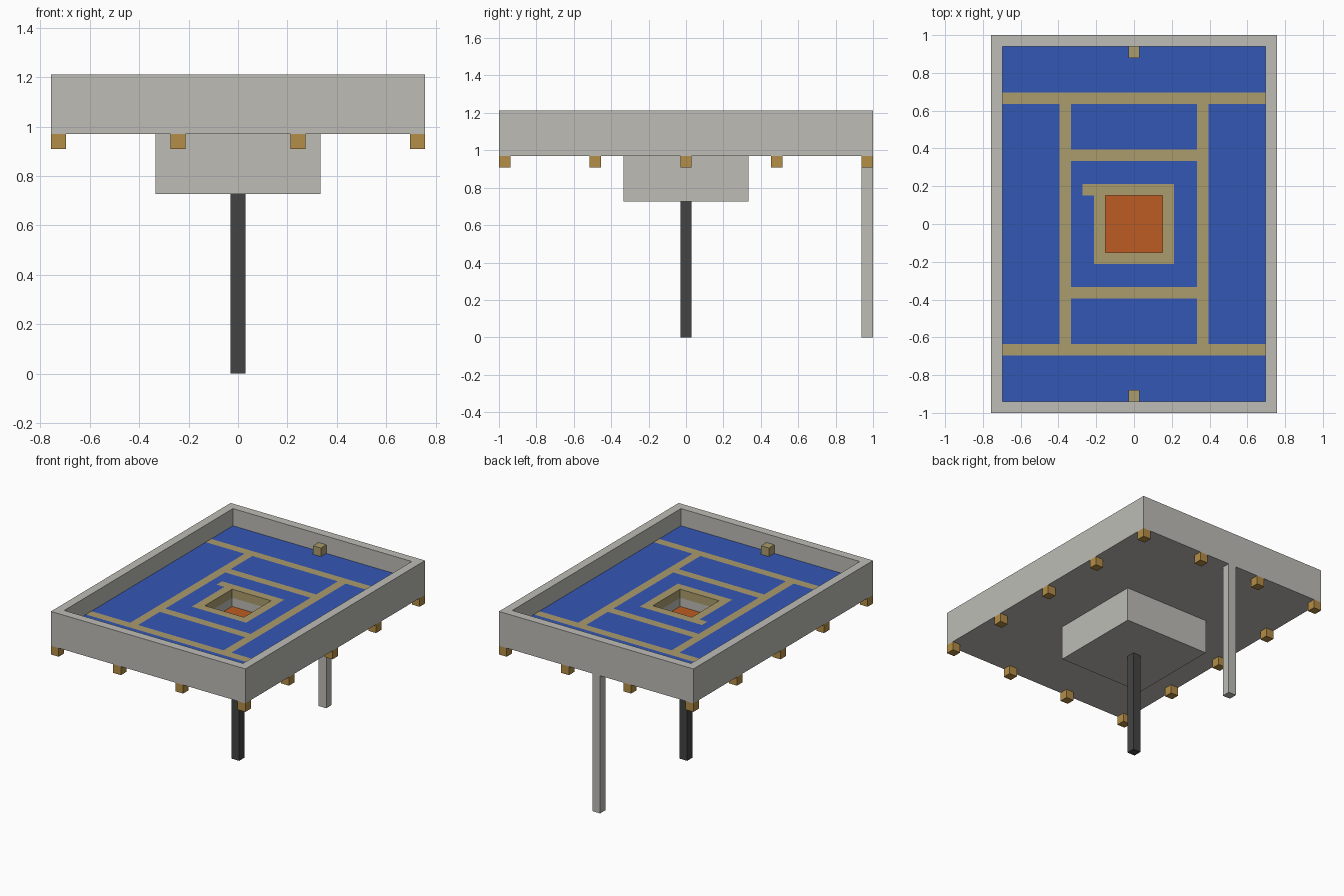
import bpy, bmesh

if "Cube" in bpy.data.objects:
    bpy.data.objects.remove(bpy.data.objects["Cube"], do_unlink=True)

U = 2 / 33  # size of one building block


def material(name, srgb):
    color = [((c / 255 + 0.055) / 1.055) ** 2.4 for c in srgb] + [1]
    m = bpy.data.materials.new(name)
    m.use_nodes = True
    m.diffuse_color = color
    m.node_tree.nodes["Principled BSDF"].inputs["Base Color"].default_value = color
    return m


stone = material("pale_stone", (189, 188, 182))
sand = material("sand", (171, 156, 109))
water = material("water_blue", (52, 87, 182))
lava = material("hot_orange", (190, 92, 36))
wood = material("golden_wood", (180, 141, 70))
iron = material("dark_iron", (68, 68, 68))


def finish(name, bm, mats):
    bmesh.ops.scale(bm, vec=(U, U, U), verts=bm.verts)
    mesh = bpy.data.meshes.new(name)
    bm.to_mesh(mesh)
    bm.free()
    for m in mats:
        mesh.materials.append(m)
    obj = bpy.data.objects.new(name, mesh)
    bpy.context.collection.objects.link(obj)
    return obj


def box(name, mat, x, y, z0, z1, half=0.5):
    """Square block centred at x, y, in block units."""
    bm = bmesh.new()
    bmesh.ops.create_cube(bm, size=1)
    bmesh.ops.scale(bm, vec=(2 * half, 2 * half, z1 - z0), verts=bm.verts)
    bmesh.ops.translate(bm, vec=(x, y, (z0 + z1) / 2), verts=bm.verts)
    return finish(name, bm, [mat])


def frame(name, mat, outer, inner, z0, z1):
    """Rectangular ring with a rectangular hole."""
    bm = bmesh.new()
    loops = []
    for (hx, hy), z in ((outer, z0), (outer, z1), (inner, z1), (inner, z0)):
        loops.append([bm.verts.new((sx * hx, sy * hy, z))
                      for sx, sy in ((-1, -1), (1, -1), (1, 1), (-1, 1))])
    for i in range(4):
        a, b = loops[i], loops[(i + 1) % 4]
        for j in range(4):
            k = (j + 1) % 4
            bm.faces.new((a[j], a[k], b[k], b[j]))
    bmesh.ops.recalc_face_normals(bm, faces=bm.faces)
    return finish(name, bm, [mat])


# Basin: rim wall, bottom slab and the sand edge of the pit
frame("basin_rim", stone, (12.5, 16.5), (11.5, 15.5), 16, 20)
frame("basin_slab", stone, (11.5, 15.5), (2.5, 2.5), 16, 17)
frame("pit_edge", sand, (3.5, 3.5), (2.5, 2.5), 17, 18)


# Floor: water with sand paths, one cell per block
def is_path(x, y):
    ax, ay = abs(x), abs(y)
    return (ay == 11 or (ax == 6 and ay < 11) or (ay == 6 and ax < 6)
            or (x, y) == (-4, 3))


bm = bmesh.new()
for x in range(-11, 12):
    for y in range(-15, 16):
        if max(abs(x), abs(y)) > 3:
            corners = ((-.5, -.5), (.5, -.5), (.5, .5), (-.5, .5))
            f = bm.faces.new([bm.verts.new((x + a, y + b, 18)) for a, b in corners])
            f.material_index = int(is_path(x, y))
bmesh.ops.remove_doubles(bm, verts=bm.verts, dist=0.01)
finish("basin_floor", bm, [water, sand])

# Lower tank, its glowing top shows through the pit
tank = box("lower_tank", stone, 0, 0, 12, 16, 5.5)
tank.data.materials.append(lava)
for p in tank.data.polygons:
    p.material_index = int(p.normal.z > 0.5)

# Supports
box("centre_pole", iron, 0, 0, 0, 12)
box("back_pole", stone, 0, 16, 0, 16)

# Blocks standing on the floor at both ends
for name, y in (("front_floor_block", -15), ("back_floor_block", 15)):
    box(name, sand, 0, y, 18, 19)

# Brackets hung under the rim
for side, x in (("right", -12), ("left", 12)):
    for y in (-16, -8, 0, 8, 16):
        box(side + "_bracket", wood, x, y, 15, 16)
for side, y in (("front", -16), ("back", 16)):
    for x in (-4, 4):
        box(side + "_bracket", wood, x, y, 15, 16)
